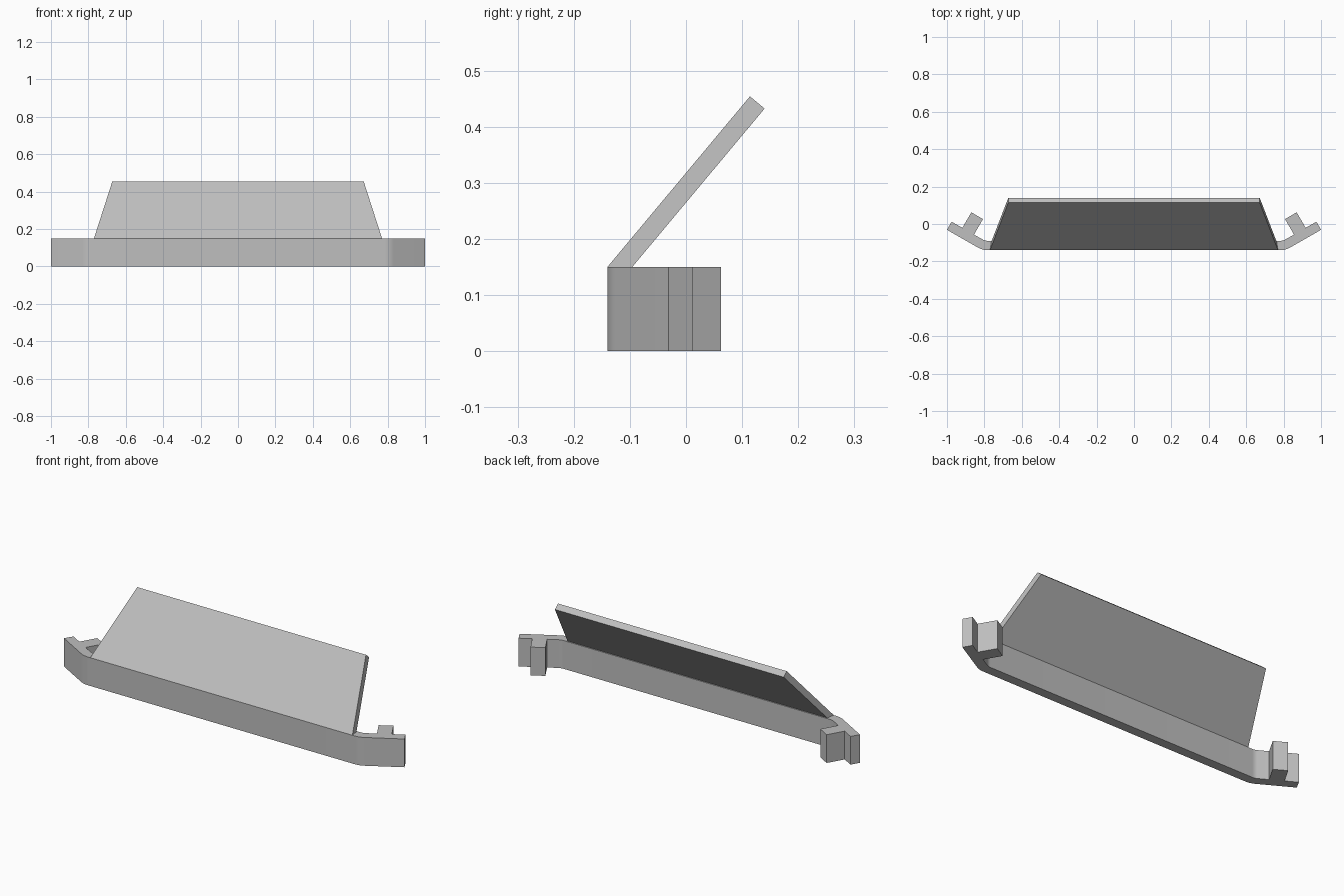
import bpy, bmesh
from math import sin, cos, radians
from mathutils import Vector

if "Cube" in bpy.data.objects:
    bpy.data.objects.remove(bpy.data.objects["Cube"])

grey = bpy.data.materials.new("plain_grey")
grey.use_nodes = True
colour = (0.52, 0.52, 0.52, 1)
grey.diffuse_color = colour
grey.node_tree.nodes["Principled BSDF"].inputs["Base Color"].default_value = colour


def prism(name, outline, offset):
    """Extrude a closed 3D outline along an offset vector."""
    bm = bmesh.new()
    face = bm.faces.new([bm.verts.new(p) for p in outline])
    new = bmesh.ops.extrude_face_region(bm, geom=[face])["geom"]
    bmesh.ops.translate(bm, vec=offset, verts=[v for v in new if isinstance(v, bmesh.types.BMVert)])
    bmesh.ops.recalc_face_normals(bm, faces=bm.faces)
    mesh = bpy.data.meshes.new(name)
    bm.to_mesh(mesh)
    bm.free()
    mesh.materials.append(grey)
    obj = bpy.data.objects.new(name, mesh)
    bpy.context.collection.objects.link(obj)
    return obj


HEIGHT, THICK, FRONT = 0.15, 0.05, -0.14
BEND, RADIUS, STEPS = radians(30), 0.10, 6
along = Vector((cos(BEND), sin(BEND), 0))
inward = Vector((-sin(BEND), cos(BEND), 0))
tip = Vector((1, -0.031, 0))

# Bracket outline, left half: rounded bend, angled wing and inner peg
centre = Vector((0.783, FRONT + RADIUS, 0))
angles = [BEND * i / STEPS for i in range(STEPS + 1)]


def arc(r):
    return [centre + Vector((sin(a), -cos(a), 0)) * r for a in angles]


tip_in = tip + inward * THICK
peg_out = tip_in - along * 0.066
peg_in = peg_out - along * 0.072
half = arc(RADIUS) + [tip, tip_in, peg_out, peg_out + inward * 0.096,
                      peg_in + inward * 0.096, peg_in] + arc(RADIUS - THICK)[::-1]
mirrored = [Vector((-p.x, p.y, 0)) for p in reversed(half)]
bracket = prism("bracket_rail", half + mirrored, Vector((0, 0, HEIGHT)))

# Sloping tapered panel rising from the front edge of the rail
low, high = Vector((0, FRONT, HEIGHT)), Vector((0, 0.114, 0.454))
slope = (high - low).normalized()
normal = Vector((0, slope.z, -slope.y)) * 0.034
# back face is level with the rail top, so the foot is cut flat
panel = prism("sloping_panel", [low + Vector((-0.77, 0, 0)), low + Vector((0.77, 0, 0)),
                                high + Vector((0.672, 0, 0)), high + Vector((-0.672, 0, 0))], normal)
for v in panel.data.vertices:
    if v.co.z < HEIGHT - 0.001:
        shift = slope * ((HEIGHT - v.co.z) / slope.z)
        taper = 0.098 * shift.length / (high - low).length
        v.co += shift
        v.co.x -= taper if v.co.x > 0 else -taper

# Smooth only the rounded bends
bpy.ops.object.select_all(action="DESELECT")
bracket.select_set(True)
bpy.context.view_layer.objects.active = bracket
bpy.ops.object.shade_smooth_by_angle(angle=radians(20))
